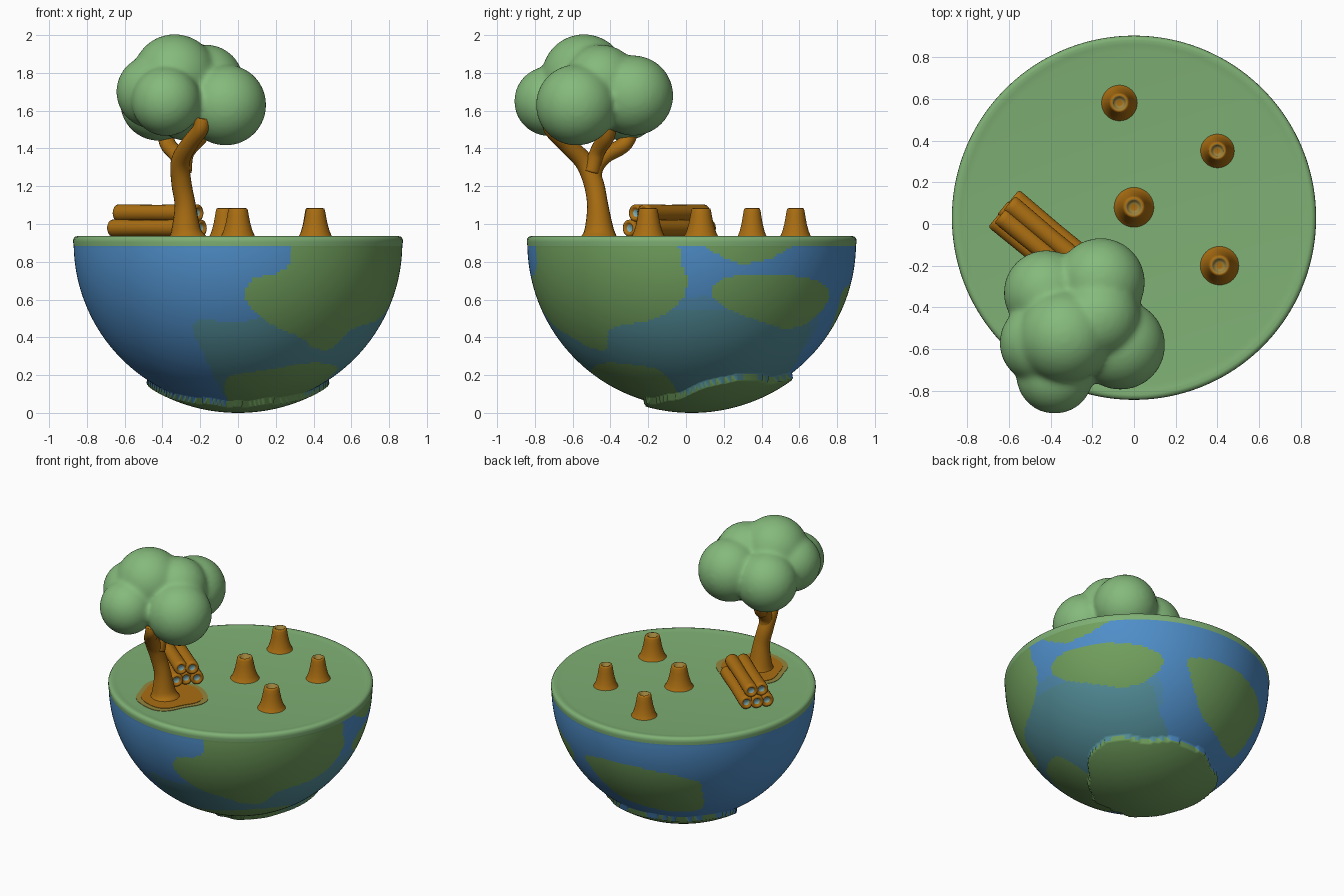
import bpy, bmesh, math
from mathutils import Vector, Matrix

if "Cube" in bpy.data.objects:
    bpy.data.objects.remove(bpy.data.objects["Cube"])


def mat(name, r, g, b):
    m = bpy.data.materials.new(name)
    m.diffuse_color = (r, g, b, 1)
    m.use_nodes = True
    m.node_tree.nodes["Principled BSDF"].inputs["Base Color"].default_value = m.diffuse_color
    return m


GRASS = mat("grass green", .21, .43, .175)
LAND = mat("land green", .165, .35, .11)
LEAF = mat("leaf green", .235, .49, .20)
OCEAN = mat("ocean blue", .078, .27, .58)
MID = mat("blue teal", .085, .275, .45)
TEAL = mat("shallow teal", .09, .28, .33)
WOOD = mat("brown wood", .40, .155, .006)
CUT = mat("cut wood", .33, .22, .045)
SOIL = mat("faded soil", .30, .24, .05)
CORE = mat("pale log core", .21, .42, .45)


def finish(name, bm, mats):
    bmesh.ops.recalc_face_normals(bm, faces=bm.faces)
    me = bpy.data.meshes.new(name)
    for f in bm.faces:
        f.smooth = True
    bm.to_mesh(me)
    bm.free()
    for m in mats:
        me.materials.append(m)
    ob = bpy.data.objects.new(name, me)
    bpy.context.collection.objects.link(ob)
    return ob


def bridge(bm, rings):
    for a, b in zip(rings, rings[1:]):
        n = len(a)
        for i in range(n):
            j = (i + 1) % n
            quad = list(dict.fromkeys((a[i], a[j], b[j], b[i])))
            if len(quad) > 2:
                bm.faces.new(quad)


def lathe(profile, seg, matrix=Matrix()):
    bm = bmesh.new()
    rings = []
    for r, z in profile:
        if r < 1e-6:
            rings.append([bm.verts.new(matrix @ Vector((0, 0, z)))] * seg)
        else:
            rings.append([bm.verts.new(matrix @ Vector((
                r * math.cos(2 * math.pi * i / seg),
                r * math.sin(2 * math.pi * i / seg), z))) for i in range(seg)])
    bridge(bm, rings)
    return bm


def tube(name, pts, seg=20, sub=8):
    """Smooth tube through (x, y, z, radius) points."""
    p = [Vector(q) for q in [pts[0]] + pts + [pts[-1]]]
    path = []
    for i in range(1, len(p) - 2):
        for k in range(sub):
            t = k / sub
            path.append(.5 * (2 * p[i] + (p[i + 1] - p[i - 1]) * t
                        + (2 * p[i - 1] - 5 * p[i] + 4 * p[i + 1] - p[i + 2]) * t * t
                        + (3 * p[i] - p[i - 1] - 3 * p[i + 1] + p[i + 2]) * t ** 3))
    path.append(p[-1])
    bm = bmesh.new()
    rings = []
    for i, q in enumerate(path):
        d = (path[min(i + 1, len(path) - 1)] - path[max(i - 1, 0)]).to_3d().normalized()
        u = d.cross(Vector((0, 1, 0))).normalized()
        v = d.cross(u)
        rings.append([bm.verts.new(q.to_3d() + q[3] * (
            u * math.cos(2 * math.pi * k / seg) + v * math.sin(2 * math.pi * k / seg)))
            for k in range(seg)])
    bridge(bm, rings)
    bm.faces.new(rings[0])
    bm.faces.new(rings[-1])
    return finish(name, bm, [WOOD])


def inside(poly, x, y):
    hit = False
    for (x1, y1), (x2, y2) in zip(poly, poly[1:] + poly[:1]):
        if (y1 > y) != (y2 > y) and x < x1 + (y - y1) * (x2 - x1) / (y2 - y1):
            hit = not hit
    return hit


def rounded(poly):
    for _ in range(2):
        poly = [(a[0] * (1 - t) + b[0] * t, a[1] * (1 - t) + b[1] * t)
                for a, b in zip(poly, poly[1:] + poly[:1]) for t in (.2, .8)]
    return poly


# Painted regions as (direction in degrees, height)
lands = [rounded(q) for q in (
    [(-72, 1), (-71, .78), (-77, .73), (-85, .72), (-88, .62), (-84, .53), (-74, .45),
     (-62, .4), (-54, .34), (-42, .33), (-38, .42), (-33, .46), (-14, .49), (-3, .6),
     (-1, .7), (-4, .8), (-5, 1)],
    [(3, .95), (5, .88), (11, .82), (18, .785), (28, .81), (38, .88), (40, .95)],
    [(7, .61), (8, .69), (15, .73), (38, .73), (53, .7), (62, .64), (62, .56), (54, .47),
     (42, .44), (29, .48), (15, .54)],
    [(72, .65), (85, .69), (103, .69), (122, .65), (134, .58), (134, .5), (138, .3),
     (122, .27), (105, .3), (88, .35), (80, .465)],
    [(-106, -.1), (-101, .12), (-96, .2), (-75, .225), (-50, .27), (-35, .26), (-14, .23),
     (-8, -.1)])]
shallow = rounded([(-110, .45), (-106, .5), (-90, .47), (-80, .51), (-40, .52), (0, .55),
                   (15, .55), (40, .48), (58, .48), (62, .32), (80, .15), (80, -.1),
                   (-100, -.1), (-104, .15), (-107, .35)])
fade = rounded([(-20, .45), (-5, .62), (20, .61), (45, .54), (62, .52), (66, .3), (0, .3)])

# Half globe bowl with a rounded grassy rim and flat top
CY, CZ, R = .03, .9, .87
prof = [(R * math.sin(a), CZ - R * math.cos(a))
        for a in (i / 96 * math.radians(89) for i in range(97))]
prof += [(.873, .905), (.872, .92), (.864, .932), (.85, .936), (.83, .932), (.8, .928), (0, .928)]
bm = lathe(prof, 288, Matrix.Translation((0, CY, 0)))


def in_cap(c):
    a = math.atan2(c.y - CY, c.x)
    return c.z < min(.2, .125 + .28 * c.y) + .008 * math.sin(5 * a) + .005 * math.sin(11 * a)


for f in bm.faces:
    c = f.calc_center_median()
    ang = math.degrees(math.atan2(c.y - CY, c.x))
    if c.z > .888:
        f.material_index = 0
    elif in_cap(c) or any(inside(q, ang, c.z) for q in lands):
        f.material_index = 1
    elif inside(shallow, ang, c.z):
        f.material_index = 4
    elif inside(fade, ang, c.z):
        f.material_index = 3
    else:
        f.material_index = 2
# Raised polar land at the bottom
centre = Vector((0, CY, CZ))
for v in [v for v in bm.verts if in_cap(v.co)]:
    v.co = centre + (v.co - centre) * (.9 / R)
finish("globe_bowl", bm, [GRASS, LAND, OCEAN, MID, TEAL])

# Soil patch around the tree
for name, rad, top, m in (("soil_edge", .235, .931, SOIL), ("soil_patch", .2, .934, WOOD)):
    bm = lathe([(0, .926), (rad, .926), (rad, top), (0, top)], 64,
               Matrix.Translation((-.24, -.43, 0)))
    for v in bm.verts:
        a = math.atan2(v.co.y + .43, v.co.x + .24)
        k = 1 + .07 * math.sin(3 * a) + .04 * math.sin(5 * a + 1)
        v.co.x = -.24 + (v.co.x + .24) * k
        v.co.y = -.43 + (v.co.y + .43) * k
    ob = finish(name, bm, [m])
    for p in ob.data.polygons:
        p.use_smooth = False

# Tree stumps with hollow tops
for i, (x, y, s) in enumerate(((0, .08, 1.0), (-.07, .58, .9), (.4, .35, .85), (.41, -.2, .97))):
    bm = lathe([(.1 * s, .922), (.09 * s, .935), (.078 * s, .96), (.066 * s, 1.0),
                (.058 * s, 1.04), (.052 * s, 1.072), (.048 * s, 1.082), (.04 * s, 1.084),
                (.033 * s, 1.08), (.029 * s, 1.066), (.016 * s, 1.062), (0, 1.062)],
               32, Matrix.Translation((x, y, 0)))
    for f in bm.faces:
        c = f.calc_center_median()
        rad = math.hypot(c.x - x, c.y - y) / s
        f.material_index = int(c.z > 1.06 and .02 < rad < .037)
    finish(f"stump_{i + 1}", bm, [WOOD, CUT])

# Pile of logs, three below and two above
start = Vector((-.625, .075, 0))
along = Vector((.39, -.325, 0)).normalized()
side = Vector((-along.y, along.x, 0))
turn = Matrix((side, Vector((0, 0, 1)), along)).transposed().to_4x4()
for i, (off, z, s0, L) in enumerate(((-.07, .978, 0, .51), (0, .978, -.005, .5), (.07, .978, 0, .51),
                                     (-.036, 1.058, .01, .49), (.036, 1.058, .005, .51))):
    half = [(0, .015), (.02, .013), (.027, .002), (.036, 0), (.045, .008), (.046, .03)]
    prof = half + [(.043, L / 2)] + [(r, L - h) for r, h in reversed(half)]
    bm = lathe(prof, 24, Matrix.Translation(start + side * off + along * s0 + Vector((0, 0, z))) @ turn)
    axis = start + side * off + Vector((0, 0, z))
    for f in bm.faces:
        d = f.calc_center_median() - axis
        f.material_index = int((d - along * d.dot(along)).length < .022)
    finish(f"log_{i + 1}", bm, [WOOD, CORE])

# Trunk running into the front branch, plus the back branch
tube("trunk", [(-.27, -.46, .92, .105), (-.275, -.46, .97, .078), (-.28, -.468, 1.1, .056),
               (-.3, -.49, 1.22, .053), (-.305, -.54, 1.33, .05), (-.26, -.63, 1.42, .045),
               (-.2, -.71, 1.5, .042), (-.19, -.72, 1.56, .04)])
tube("back_branch", [(-.295, -.487, 1.2, .045), (-.305, -.485, 1.29, .045), (-.32, -.43, 1.36, .042),
                     (-.37, -.33, 1.42, .042), (-.39, -.29, 1.5, .042), (-.39, -.28, 1.56, .04)])
tube("side_branch", [(-.29, -.5, 1.28, .045), (-.27, -.47, 1.38, .04), (-.2, -.42, 1.47, .045),
                     (-.17, -.41, 1.56, .04)])

# Leafy crown: overlapping balls fused into one soft lump
bm = bmesh.new()
for x, y, z, r in ((-.335, -.54, 1.78, .225), (-.16, -.28, 1.68, .213), (-.42, -.33, 1.645, .205),
                   (-.45, -.57, 1.7, .195), (-.38, -.725, 1.65, .185), (-.065, -.58, 1.63, .215),
                   (-.17, -.45, 1.75, .2), (-.27, -.5, 1.64, .2)):
    bmesh.ops.create_uvsphere(bm, u_segments=40, v_segments=24, radius=r,
                              matrix=Matrix.Translation((x, y, z)))
crown = finish("leaf_crown", bm, [LEAF])
rm = crown.modifiers.new("fuse", 'REMESH')
rm.mode = 'VOXEL'
rm.voxel_size = .014
rm.use_smooth_shade = True
sm = crown.modifiers.new("soften", 'SMOOTH')
sm.factor = .5
sm.iterations = 14
